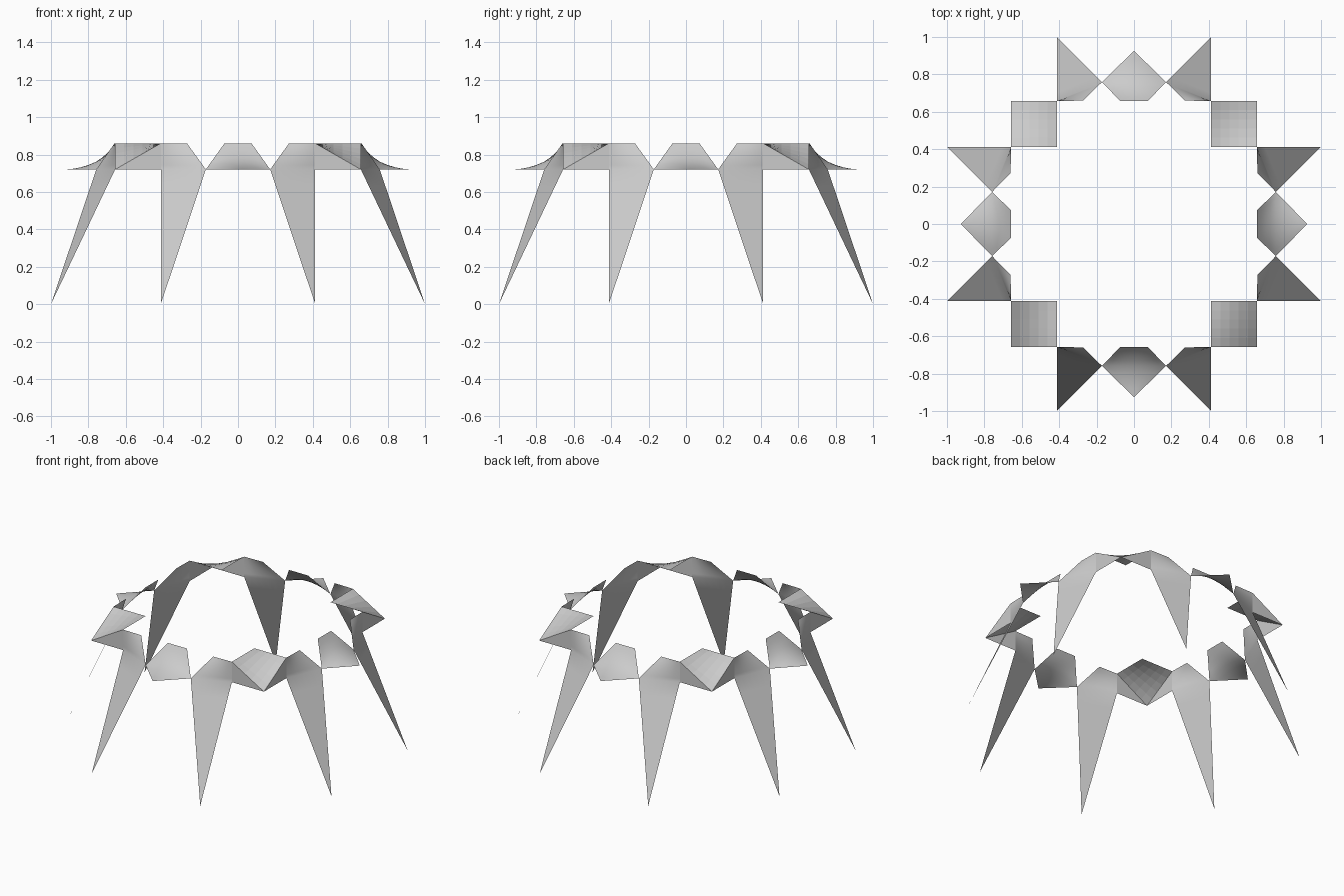
import bpy, bmesh, math
from mathutils import Vector, Matrix

if "Cube" in bpy.data.objects:
    bpy.data.objects.remove(bpy.data.objects["Cube"])

LOW, TOP = 0.72, 0.86      # lower and upper rim heights
IN, TIP = 0.657, 0.413     # inner wall distance, leg tip offset
S, T = Vector((TIP, -IN, LOW)), Vector((TIP, -1, 0))
R, P = Vector((TIP, -IN, TOP)), Vector((0.172, -0.758, LOW))
Q, C = Vector((0.273, -IN - 0.003, TOP)), Vector((IN, -IN, LOW))


def build(name, rows_list, turn, mirror=False, smooth=True):
    """Skin each list of point rows, then turn it into place."""
    bm = bmesh.new()
    m = Matrix.Rotation(turn, 4, 'Z')
    if mirror:
        m = m @ Matrix.Scale(-1, 4, (1, 0, 0))
    for rows in rows_list:
        grid = [[bm.verts.new(m @ Vector(p)) for p in r] for r in rows]
        for a, b in zip(grid, grid[1:]):
            for i in range(len(a) - 1):
                bm.faces.new((a[i], a[i + 1], b[i + 1], b[i]))
    bmesh.ops.remove_doubles(bm, verts=bm.verts, dist=1e-4)
    bmesh.ops.dissolve_degenerate(bm, edges=bm.edges, dist=1e-5)
    bm.normal_update()
    for f in bm.faces:      # face outwards
        if f.normal.dot(f.calc_center_median() - Vector((0, 0, 0.2))) < 0:
            f.normal_flip()
        f.smooth = smooth
    me = bpy.data.meshes.new(name)
    bm.to_mesh(me)
    bm.free()
    ob = bpy.data.objects.new(name, me)
    bpy.context.collection.objects.link(ob)


def patch(a, b, c, d, n, k):
    """Ruled surface between edge a-b and edge c-d."""
    return [[a.lerp(b, i / n).lerp(c.lerp(d, i / n), j / k)
             for j in range(k + 1)] for i in range(n + 1)]


# Leg: upper panel, tapering spike and triangular skirt under the corner
leg = [patch(R, S, Q, P, 6, 6), patch(S, T, P, T, 8, 6)]
skirt = [[[R, R], [S, C]]]

# Corner: saddle-shaped square with its outer corner pulled down
corner = [patch(R, C, Vector((TIP, -TIP, TOP)), Vector((IN, -TIP, TOP)), 5, 5)]

# Eave: pentagon curving up from a flat outer tip to the top edge
ROWS = [(0.657, 0.86), (0.68, 0.828), (0.705, 0.802), (0.73, 0.781), (0.758, 0.762),
        (0.80, 0.744), (0.84, 0.732), (0.88, 0.724), (0.926, 0.72)]
eave_rows = []
for d, zc in ROWS:
    if d <= 0.758:
        t = (d - IN) / 0.101
        w, ze = 0.072 + 0.1 * t, TOP + (LOW - TOP) * t
    else:
        w, ze = 0.172 * (0.926 - d) / 0.168, LOW
    eave_rows.append([(w * i / 5, -d, ze + (zc - ze) * (1 - (i / 5) ** 2))
                      for i in range(-5, 6)])

# Four sides
for k, side in enumerate(("front", "right", "back", "left")):
    a = k * math.pi / 2
    build(side + "_eave", [eave_rows], a)
    build(side + "_corner", corner, a, smooth=False)
    for mir, hand in ((False, "a"), (True, "b")):
        build(f"{side}_leg_{hand}", leg, a, mir)
        bm = bmesh.new()
        m = Matrix.Rotation(a, 4, 'Z') @ Matrix.Scale(-1 if mir else 1, 4, (1, 0, 0))
        tri = [bm.verts.new(m @ v) for v in ((R, C, S) if mir else (R, S, C))]
        bm.faces.new(tri)
        me = bpy.data.meshes.new(f"{side}_skirt_{hand}")
        bm.to_mesh(me)
        bm.free()
        bpy.context.collection.objects.link(bpy.data.objects.new(me.name, me))
